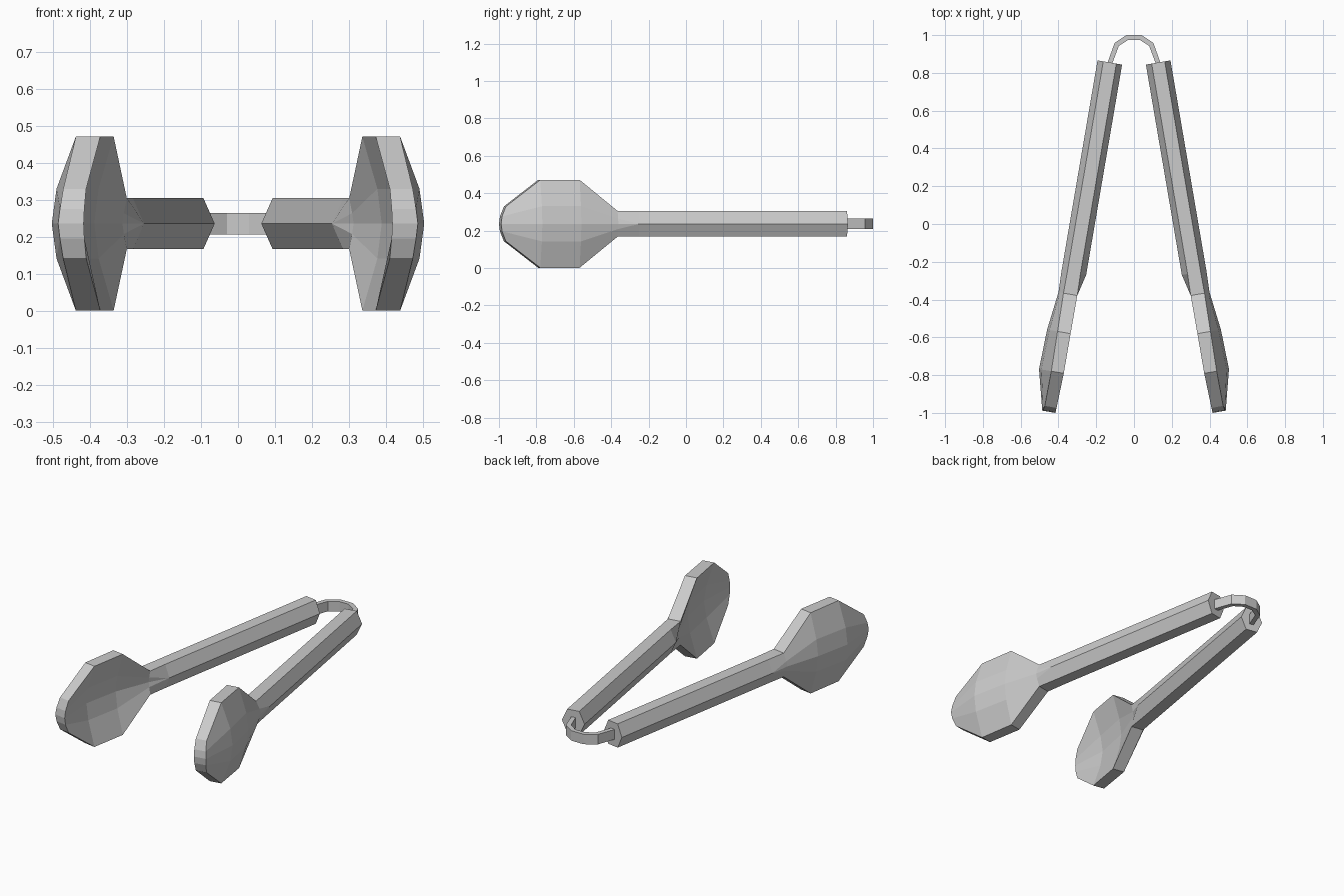
import bpy, bmesh, math
from mathutils import Vector

if "Cube" in bpy.data.objects:
    bpy.data.objects.remove(bpy.data.objects["Cube"])

ZC = 0.236
A = math.radians(9.7)
U = Vector((math.sin(A), -math.cos(A), 0))   # along the arm, towards the bowl
V = Vector((math.cos(A), math.sin(A), 0))    # outwards
START = Vector((0.128, 0.855, ZC))


def finish(name, bm):
    bmesh.ops.remove_doubles(bm, verts=bm.verts, dist=0.0005)
    bmesh.ops.recalc_face_normals(bm, faces=bm.faces)
    me = bpy.data.meshes.new(name)
    bm.to_mesh(me)
    bm.free()
    ob = bpy.data.objects.new(name, me)
    bpy.context.collection.objects.link(ob)
    return ob


# Arm: one loft of hexagonal handle into a dished bowl
# (u, half height, middle row height, outer rim/row/mid v, inner rim/row/mid v, tip bulge)
sections = [
    (0.0,   0.069, 0.0,   0.035, 0.066, 0.066, -0.035, -0.066, -0.066, 0),
    (1.13,  0.069, 0.0,   0.035, 0.066, 0.066, -0.035, -0.066, -0.066, 0),
    (1.245, 0.069, 0.028, 0.036, 0.056, 0.063, -0.038, -0.030, -0.026, 0),
    (1.45,  0.235, 0.094, 0.033, 0.076, 0.089, -0.037,  0.004,  0.016, 0),
    (1.663, 0.235, 0.094, 0.030, 0.083, 0.096, -0.037,  0.008,  0.022, 0),
    (1.850, 0.093, 0.040, 0.033, 0.038, 0.042, -0.030, -0.029, -0.028, 0.027),
]
bm = bmesh.new()
rings = []
for u, h, m, o0, o1, o2, i0, i1, i2, tip in sections:
    outer = zip((h, m, 0, -m, -h), (o0, o1, o2, o1, o0), (0, .8, 1, .8, 0))
    inner = zip((-h, -m, 0, m, h), (i0, i1, i2, i1, i0), (0, .8, 1, .8, 0))
    rings.append([bm.verts.new(START + U * (u + tip * k) + V * v + Vector((0, 0, z)))
                  for z, v, k in list(outer) + list(inner)])
for a, b in zip(rings, rings[1:]):
    for i in range(10):
        j = (i + 1) % 10
        bm.faces.new((a[i], a[j], b[j], b[i]))
bm.faces.new(rings[0])
last = rings[-1]
for i in range(4):
    bm.faces.new((last[i], last[i + 1], last[8 - i], last[9 - i]))
arms = finish("spoon_arms", bm)
arms.modifiers.new("Mirror", 'MIRROR').use_mirror_merge = False

# Spring strap joining the two handles
half_out = [(0.148, 0.83), (0.138, 0.86), (0.103, 0.958), (0.04, 1.0)]
half_in = [(0.122, 0.82), (0.115, 0.85), (0.08, 0.943), (0.03, 0.975)]
mirror = lambda pts: pts + [(-x, y) for x, y in reversed(pts)]
bm = bmesh.new()
rings = [[bm.verts.new((x, y, ZC + s * 0.029)) for (x, y), s in ((o, 1), (o, -1), (i, -1), (i, 1))]
         for o, i in zip(mirror(half_out), mirror(half_in))]
for a, b in zip(rings, rings[1:]):
    for i in range(4):
        j = (i + 1) % 4
        bm.faces.new((a[i], a[j], b[j], b[i]))
bm.faces.new(rings[0])
bm.faces.new(rings[-1])
finish("spring_strap", bm)
